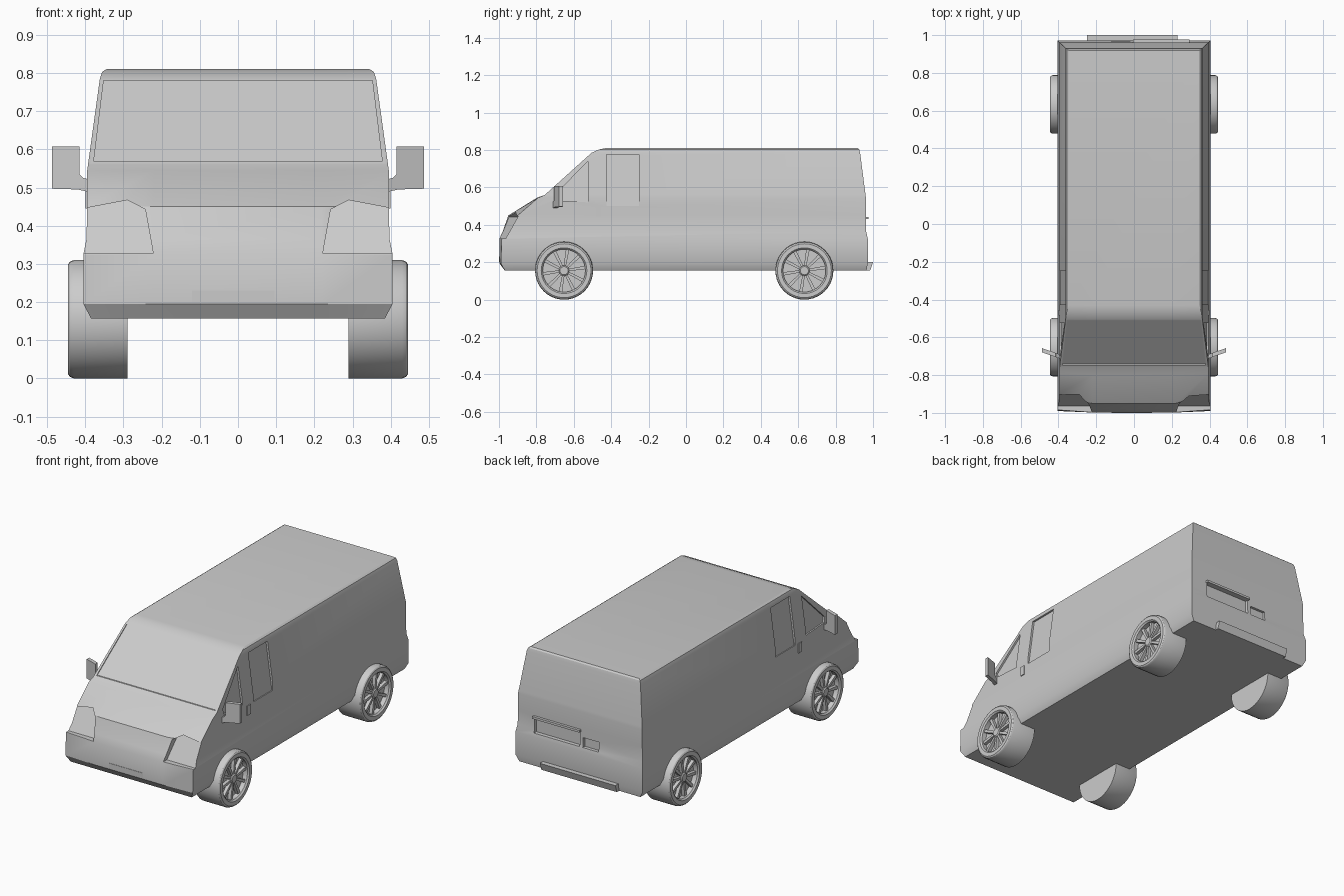
import bpy, bmesh
from math import sin, cos, pi, radians
from mathutils import Vector, Matrix

if "Cube" in bpy.data.objects:
    bpy.data.objects.remove(bpy.data.objects["Cube"])


def finish(name, bm, angle=30):
    bmesh.ops.remove_doubles(bm, verts=bm.verts, dist=1e-5)
    bmesh.ops.recalc_face_normals(bm, faces=bm.faces)
    me = bpy.data.meshes.new(name)
    bm.to_mesh(me)
    bm.free()
    ob = bpy.data.objects.new(name, me)
    bpy.context.collection.objects.link(ob)
    smooth(ob, angle)
    return ob


def smooth(ob, angle=30):
    bpy.ops.object.select_all(action='DESELECT')
    ob.select_set(True)
    bpy.context.view_layer.objects.active = ob
    bpy.ops.object.shade_smooth_by_angle(angle=radians(angle))


def loft(bm, rings, cap=True):
    vs = [[bm.verts.new(p) for p in r] for r in rings]
    n = len(vs[0])
    for a, b in zip(vs, vs[1:]):
        for i in range(n):
            bm.faces.new((a[i], a[(i + 1) % n], b[(i + 1) % n], b[i]))
    if cap:
        bm.faces.new(vs[0])
        bm.faces.new(vs[-1])


def prism(bm, pts, shift):
    loft(bm, [pts, [Vector(p) + Vector(shift) for p in pts]])


def box(bm, x0, x1, y0, y1, z0, z1):
    prism(bm, [(x0, y0, z0), (x1, y0, z0), (x1, y1, z0), (x0, y1, z0)], (0, 0, z1 - z0))


# Body shell: z, front y at centre, front y at corner, rear y, half width
sections = [
    (.157, -.97, -.97, .965, .385), (.195, -.998, -.99, .972, .405),
    (.325, -.998, -.985, .972, .405), (.365, -.98, -.955, .963, .397),
    (.45, -.95, -.90, .962, .395), (.545, -.797, -.79, .962, .395),
    (.56, -.755, -.755, .96, .393), (.785, -.505, -.505, .931, .362),
    (.803, -.465, -.465, .926, .356), (.81, -.43, -.43, .918, .345)]
bm = bmesh.new()
loft(bm, [[(-w, yc, z), (-.22, yf, z), (.22, yf, z), (w, yc, z), (w, yr, z), (-w, yr, z)]
          for z, yf, yc, yr, w in sections])
body = finish("van_body", bm)


def side_x(z):
    return .393 - (z - .56) * .138 - .011


def screen_y(z):
    return -.755 + (z - .56) * 1.111 + .008


def lamp_y(z):
    return -.962 + (z - .33) * .56


# Recesses: windscreen, side windows, headlight pockets, rear plate and handle
bm = bmesh.new()
prism(bm, [(x, screen_y(z), z) for x, z in
           [(-.378, .568), (.378, .568), (.352, .78), (-.352, .78)]], (0, -.2, 0))
lamp = [(.222, .327), (.243, .443), (.29, .467), (.38, .45), (.43, .44), (.43, .327)]
windows = [[(-.70, .56), (-.69, .53), (-.525, .52), (-.525, .74)],
           [(-.425, .775), (-.425, .5), (-.25, .5), (-.25, .775)]]
for s in (-1, 1):
    for win in windows:
        prism(bm, [(s * side_x(z), y, z) for y, z in win], (s * .1, 0, 0))
    prism(bm, [(s * x, lamp_y(z), z) for x, z in lamp], (0, -.3, 0))
box(bm, 0, .29, .945, 1.1, .345, .43)
box(bm, -.12, -.02, .948, 1.1, .345, .40)
cutter = finish("recess_cutter", bm)
cutter.hide_render = True
mod = body.modifiers.new("recesses", 'BOOLEAN')
mod.object = cutter
mod.solver = 'EXACT'
bpy.context.view_layer.objects.active = body
bpy.ops.object.modifier_apply(modifier=mod.name)
bpy.data.objects.remove(cutter)
smooth(body)

# Front plate, rear lip and rear step
bm = bmesh.new()
box(bm, -.12, .095, -1.0, -.99, .2, .23)
finish("front_plate", bm)
bm = bmesh.new()
box(bm, -.005, .295, .95, .977, .43, .443)
finish("rear_plate_lip", bm)
bm = bmesh.new()
prism(bm, [(-.25, .96, .157), (-.25, .985, .157), (-.25, 1.0, .2), (-.25, .96, .2)], (.48, 0, 0))
finish("rear_step", bm)

# Mirrors and door handles on both sides
outline = [(.415, .608), (.487, .608), (.487, .497), (.42, .495),
           (.385, .487), (.385, .52), (.405, .525), (.415, .535)]
for s, side in ((-1, "left"), (1, "right")):
    bm = bmesh.new()
    prism(bm, [(s * x, -.715 + (x - .385) * .35, z) for x, z in outline], (0, .022, 0))
    finish(side + "_mirror", bm)
    bm = bmesh.new()
    box(bm, s * .37, s * .4, -.485, -.455, .445, .50)
    finish(side + "_door_handle", bm)

# Wheels: lathed tyre with recessed rim, hub and ten spokes
profile = [(.155, .29), (.155, .43), (.151, .44), (.144, .445), (.122, .445), (.114, .437), (.114, .41)]
SEG = 40
for s, side in ((-1, "left"), (1, "right")):
    for yc, end in ((-.652, "front"), (.633, "rear")):
        bm = bmesh.new()
        loft(bm, [[(s * x, r * cos(2 * pi * i / SEG), r * sin(2 * pi * i / SEG))
                   for i in range(SEG)] for r, x in profile])
        loft(bm, [[(s * x, r * cos(pi * i / 8), r * sin(pi * i / 8)) for i in range(16)]
                  for r, x in ((.028, .405), (.028, .43), (.022, .435))])
        for k in range(10):
            rot = Matrix.Rotation(2 * pi * k / 10 + .15, 3, 'X')
            pts = [(s * .405, .02, -.006), (s * .405, .116, -.009),
                   (s * .405, .116, .009), (s * .405, .02, .006)]
            prism(bm, [rot @ Vector(p) for p in pts], (s * .024, 0, 0))
        wheel = finish(f"{end}_{side}_wheel", bm)
        wheel.location = (0, yc, .155)
